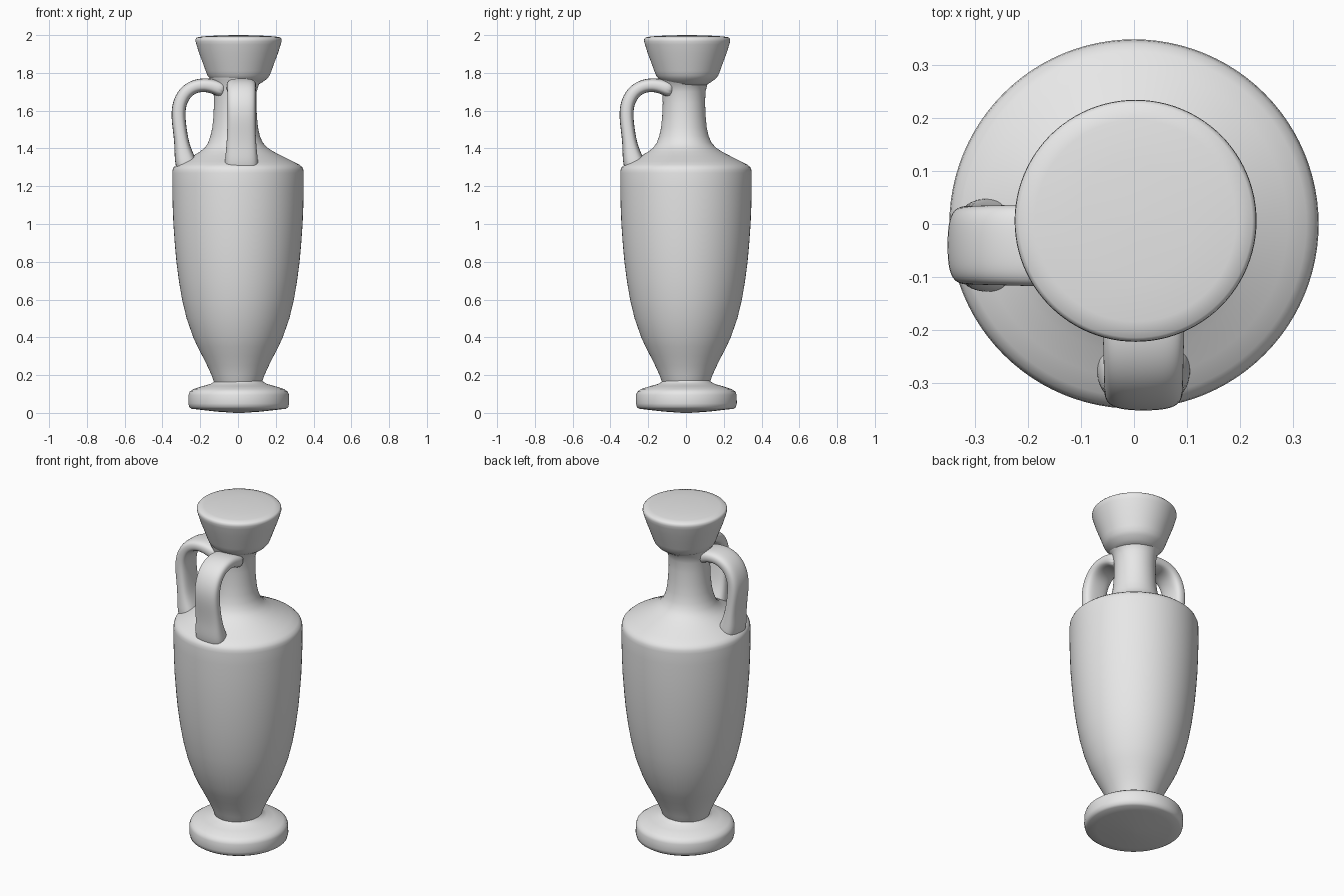
import bpy, bmesh, math
from mathutils import Vector

cube = bpy.data.objects.get("Cube")
if cube:
    bpy.data.objects.remove(cube, do_unlink=True)

clay = bpy.data.materials.new("grey_clay")
clay.use_nodes = True
clay.diffuse_color = (0.8, 0.8, 0.8, 1)
clay.node_tree.nodes["Principled BSDF"].inputs["Base Color"].default_value = (0.8, 0.8, 0.8, 1)


def skin(name, rings, subdiv=0):
    """Join a list of closed point rings into a capped smooth solid."""
    bm = bmesh.new()
    loops = [[bm.verts.new(p) for p in ring] for ring in rings]
    for a, b in zip(loops, loops[1:]):
        n = len(a)
        for i in range(n):
            j = (i + 1) % n
            bm.faces.new((a[i], a[j], b[j], b[i]))
    bm.faces.new(loops[0])
    bm.faces.new(loops[-1])
    bmesh.ops.recalc_face_normals(bm, faces=bm.faces)
    mesh = bpy.data.meshes.new(name)
    bm.to_mesh(mesh)
    bm.free()
    mesh.materials.append(clay)
    obj = bpy.data.objects.new(name, mesh)
    bpy.context.collection.objects.link(obj)
    if subdiv:
        mod = obj.modifiers.new("smooth", 'SUBSURF')
        mod.levels = mod.render_levels = subdiv
    bpy.ops.object.select_all(action='DESELECT')
    obj.select_set(True)
    bpy.context.view_layer.objects.active = obj
    bpy.ops.object.shade_smooth_by_angle(angle=math.radians(45))
    return obj


def lathe(name, profile, segments=96):
    """Revolve (radius, z, x offset, y offset) points about the z axis."""
    rings = []
    for r, z, ox, oy in profile:
        rings.append([(ox + r * math.cos(2 * math.pi * i / segments),
                       oy + r * math.sin(2 * math.pi * i / segments), z)
                      for i in range(segments)])
    return skin(name, rings)


# Foot, with a slightly bulging underside
foot = [(0.02, 0.0), (0.12, 0.007), (0.20, 0.016), (0.25, 0.022), (0.262, 0.03),
        (0.267, 0.05), (0.266, 0.095), (0.26, 0.112), (0.24, 0.126),
        (0.19, 0.142), (0.15, 0.153), (0.13, 0.165), (0.12, 0.18)]
lathe("foot", [(r, z, 0.004, 0.002) for r, z in foot])

# Body with sloping shoulder, running up into the slightly off-centre neck
body = [(0.12, 0.15), (0.128, 0.165), (0.14, 0.2), (0.163, 0.25), (0.188, 0.3),
        (0.214, 0.35), (0.237, 0.4), (0.272, 0.5), (0.296, 0.6), (0.313, 0.7),
        (0.326, 0.8), (0.335, 0.9), (0.342, 1.0), (0.346, 1.1), (0.348, 1.2),
        (0.348, 1.27), (0.346, 1.287), (0.34, 1.301), (0.325, 1.314), (0.29, 1.332),
        (0.24, 1.358), (0.195, 1.383), (0.165, 1.405), (0.145, 1.43), (0.131, 1.465),
        (0.121, 1.51), (0.115, 1.57), (0.112, 1.64), (0.114, 1.70), (0.122, 1.74),
        (0.14, 1.765), (0.15, 1.79)]


def lean(z):
    """Sideways lean of the neck, growing above the shoulder."""
    t = min(max((z - 1.34) / 0.1, 0), 1) * min(max((1.8 - z) / 0.08, 0), 1)
    return -0.015 * t, -0.011 * t


lathe("body_and_neck", [(r, z, *lean(z)) for r, z in body])

# Flaring mouth, closed on top
mouth = [(0.10, 1.735), (0.125, 1.75), (0.15, 1.768), (0.164, 1.785), (0.174, 1.81),
         (0.19, 1.855), (0.209, 1.905), (0.223, 1.95), (0.228, 1.968), (0.227, 1.98),
         (0.22, 1.988), (0.19, 1.993), (0.11, 1.998), (0.02, 2.0)]
lathe("mouth", [(r, z, 0.003, 0.006) for r, z in mouth])

# Strap handles: (distance from axis, height, half thickness, half width)
handle_path = [(0.06, 1.70, 0.045, 0.082), (0.12, 1.727, 0.040, 0.080),
               (0.18, 1.738, 0.037, 0.079), (0.235, 1.728, 0.037, 0.077),
               (0.283, 1.695, 0.038, 0.076), (0.312, 1.635, 0.038, 0.075),
               (0.317, 1.57, 0.038, 0.075), (0.307, 1.49, 0.037, 0.076),
               (0.297, 1.42, 0.040, 0.080), (0.286, 1.36, 0.052, 0.086),
               (0.272, 1.31, 0.060, 0.092), (0.25, 1.25, 0.05, 0.08)]


def handle(name, outward, shift):
    """Sweep a rounded strap section along the handle path."""
    out, up = Vector(outward), Vector((0, 0, 1))
    side = out.cross(up)
    centres = [out * r + up * z + Vector(shift) for r, z, _, _ in handle_path]
    rings = []
    for k, c in enumerate(centres):
        t = (centres[min(k + 1, len(centres) - 1)] - centres[max(k - 1, 0)]).normalized()
        normal = t.cross(side)
        _, _, thick, width = handle_path[k]
        ring = []
        for i in range(16):
            a = 2 * math.pi * i / 16
            ca, sa = math.cos(a), math.sin(a)
            u = math.copysign(abs(ca) ** 0.7, ca) * width
            v = math.copysign(abs(sa) ** 0.7, sa) * thick
            ring.append(c + side * u + normal * v)
        rings.append(ring)
    return skin(name, rings, subdiv=2)


handle("front_handle", (0, -1, 0), (0.018, 0, 0))
handle("right_handle", (-1, 0, 0), (0, -0.04, 0))
